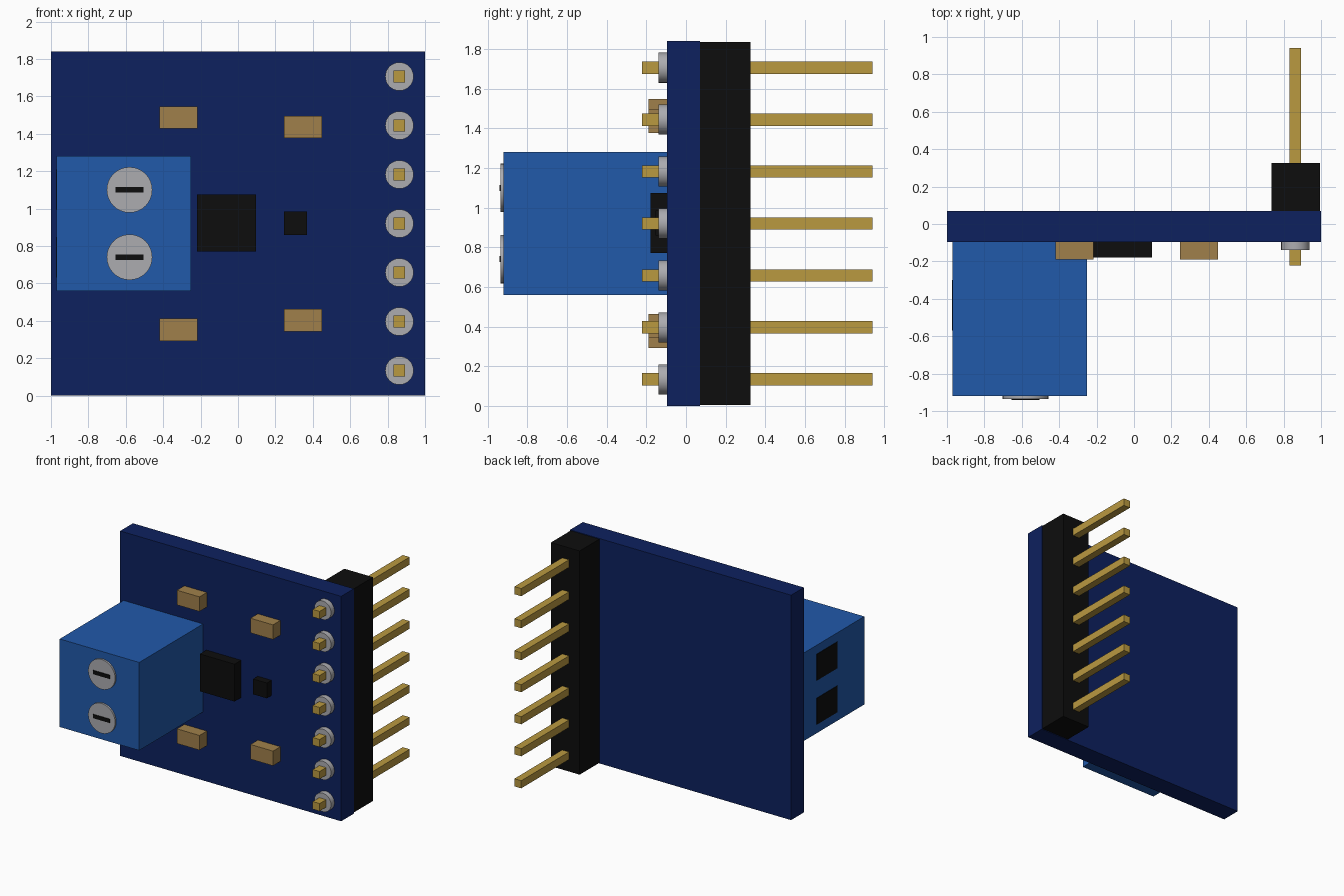
import bpy
import math

if "Cube" in bpy.data.objects:
    bpy.data.objects.remove(bpy.data.objects["Cube"], do_unlink=True)


def material(name, rgb):
    mat = bpy.data.materials.new(name)
    mat.use_nodes = True
    mat.diffuse_color = (*rgb, 1)
    bsdf = next(n for n in mat.node_tree.nodes if n.type == "BSDF_PRINCIPLED")
    bsdf.inputs["Base Color"].default_value = (*rgb, 1)
    return mat


navy = material("navy board", (0.004, 0.015, 0.114))
blue = material("terminal blue", (0.015, 0.1, 0.402))
black = material("black plastic", (0.004, 0.004, 0.004))
gold = material("gold pin", (0.49, 0.319, 0.051))
silver = material("silver metal", (0.413, 0.413, 0.434))
tan = material("tan ceramic", (0.352, 0.216, 0.07))

FRONT, BACK = -0.095, 0.07   # board faces
BLOCK_FRONT = -0.92          # terminal block face


def box(name, xs, ys, zs, mat):
    """Box given by its extent along each axis."""
    spans = (xs, ys, zs)
    bpy.ops.mesh.primitive_cube_add(size=1, location=[sum(s) / 2 for s in spans])
    obj = bpy.context.object
    obj.name = name
    obj.scale = [s[1] - s[0] for s in spans]
    bpy.ops.object.transform_apply(location=False, rotation=False, scale=True)
    obj.data.materials.append(mat)
    return obj


def disc(name, x, z, radius, ys, mat):
    """Round part whose axis runs front to back."""
    bpy.ops.mesh.primitive_cylinder_add(
        vertices=32, radius=radius, depth=ys[1] - ys[0],
        location=(x, sum(ys) / 2, z), rotation=(math.pi / 2, 0, 0))
    obj = bpy.context.object
    obj.name = name
    obj.data.materials.append(mat)
    bpy.ops.object.shade_smooth_by_angle()
    return obj


# Circuit board and the pin header strip behind it
box("board", (-1, 1), (FRONT, BACK), (0, 1.84), navy)
box("header_strip", (0.735, 0.995), (BACK, 0.325), (0.005, 1.835), black)

# Header pins with solder joints
for i in range(7):
    z = 0.134 + i * 0.262
    box(f"pin_{i + 1}", (0.832, 0.894), (-0.222, 0.942), (z - 0.031, z + 0.031), gold)
    disc(f"solder_joint_{i + 1}", 0.863, z, 0.076, (-0.138, FRONT), silver)

# Screw terminal with slotted screws and wire openings
box("terminal_block", (-0.97, -0.25), (BLOCK_FRONT, FRONT), (0.56, 1.28), blue)
for side, z in (("lower", 0.74), ("upper", 1.1)):
    disc(f"{side}_screw", -0.58, z, 0.122, (-0.935, BLOCK_FRONT + 0.005), silver)
    box(f"{side}_screw_slot", (-0.655, -0.505), (-0.942, -0.933),
        (z - 0.015, z + 0.015), black)
    box(f"{side}_wire_opening", (-0.974, -0.968), (-0.57, -0.3),
        (z - 0.108, z + 0.108), black)

# Chips
box("main_chip", (-0.22, 0.095), (-0.18, FRONT), (0.77, 1.075), black)
box("small_chip", (0.245, 0.37), (-0.155, FRONT), (0.86, 0.985), black)

# Capacitors
for name, x, z in (("upper_right", -0.318, 1.487), ("upper_left", 0.348, 1.436),
                   ("lower_right", -0.318, 0.353), ("lower_left", 0.348, 0.403)):
    box(f"{name}_capacitor", (x - 0.102, x + 0.102), (-0.19, FRONT),
        (z - 0.06, z + 0.06), tan)
